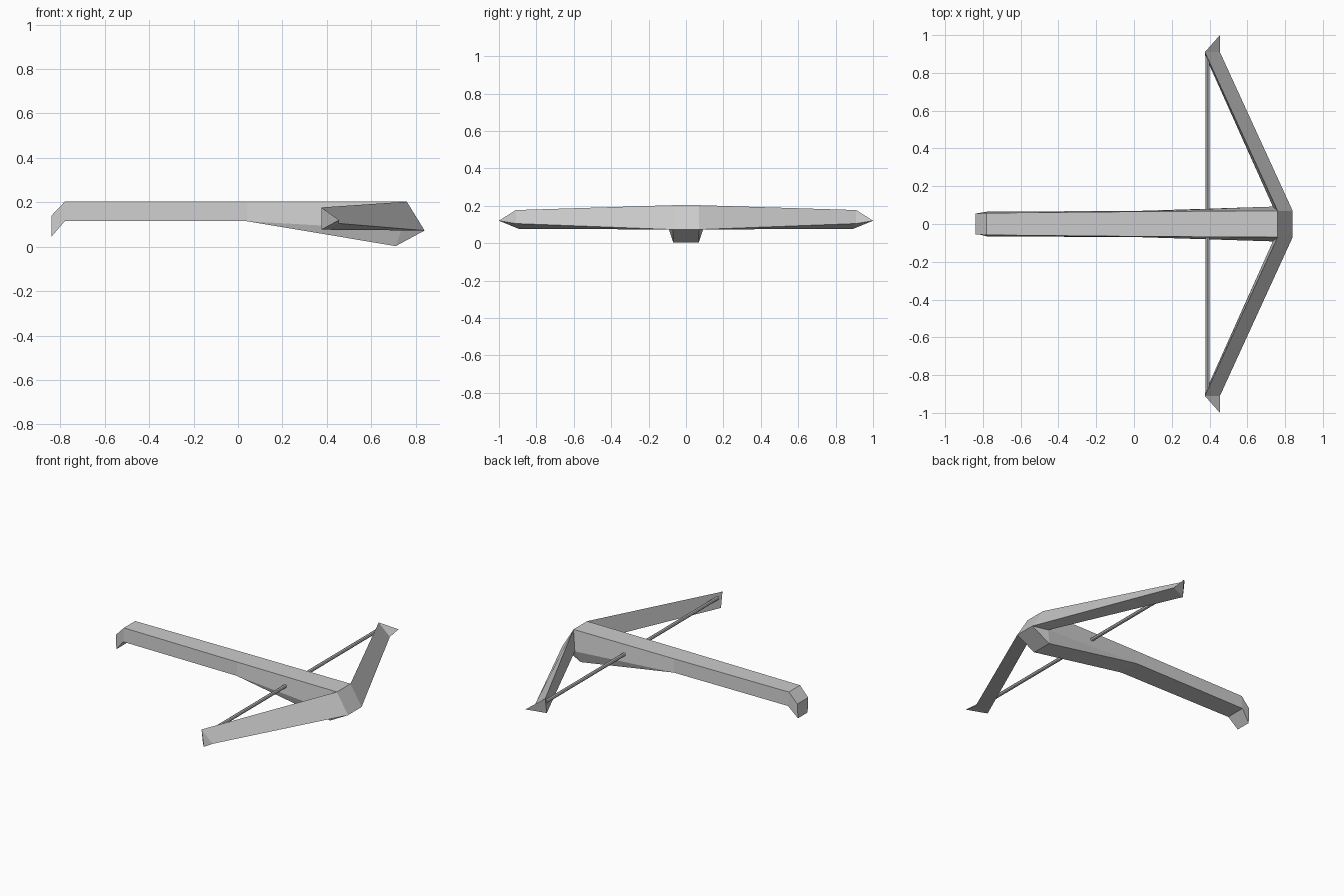
import bpy, bmesh, math

if "Cube" in bpy.data.objects:
    bpy.data.objects.remove(bpy.data.objects["Cube"])


def loft(name, rings):
    """Closed flat-shaded solid through a list of rings with equal point counts."""
    bm = bmesh.new()
    loops = [[bm.verts.new(p) for p in ring] for ring in rings]
    for a, b in zip(loops, loops[1:]):
        for i in range(len(a)):
            j = (i + 1) % len(a)
            bm.faces.new((a[i], a[j], b[j], b[i]))
    bm.faces.new(loops[0])
    bm.faces.new(loops[-1])
    bmesh.ops.remove_doubles(bm, verts=bm.verts, dist=0.0005)
    bmesh.ops.recalc_face_normals(bm, faces=bm.faces)
    mesh = bpy.data.meshes.new(name)
    bm.to_mesh(mesh)
    bm.free()
    obj = bpy.data.objects.new(name, mesh)
    bpy.context.collection.objects.link(obj)
    return obj


def section(top, ridge, bottom):
    """Symmetric stock section from three (x, half width, z) corners."""
    pts = [top, ridge, bottom]
    return ([(x, w, z) for x, w, z in pts] +
            [(x, -w, z) for x, w, z in reversed(pts)])


# Stock: butt hook, straight rear, deepened fore end, nose edge
nose = (0.84, 0.07, 0.073)
loft("stock", [
    section((-0.84, 0.055, 0.14), (-0.84, 0.05, 0.045), (-0.84, 0.05, 0.045)),
    section((-0.78, 0.058, 0.203), (-0.78, 0.065, 0.115), (-0.78, 0.065, 0.115)),
    section((0.04, 0.066, 0.203), (0.04, 0.07, 0.115), (0.04, 0.07, 0.115)),
    section((0.76, 0.07, 0.203), (0.735, 0.092, 0.075), (0.71, 0.068, 0.003)),
    section(nose, nose, nose),
])

# Bow limbs: triangular bars swept back, ending in pointed tips
for side, label in ((1, "left"), (-1, "right")):
    tip = (0.455, side * 1.0, 0.12)
    loft(label + "_limb", [
        [(0.76, side * 0.07, 0.203), (0.84, side * 0.07, 0.073), (0.735, side * 0.092, 0.075)],
        [(0.375, side * 0.91, 0.177), (0.455, side * 0.91, 0.105), (0.375, side * 0.895, 0.077)],
        [tip, tip, tip],
    ])

# Bow string passing through the stock
bpy.ops.mesh.primitive_cylinder_add(vertices=8, radius=0.011, depth=1.77,
                                    location=(0.39, 0, 0.143),
                                    rotation=(math.pi / 2, 0, 0))
bpy.context.object.name = "bow_string"
